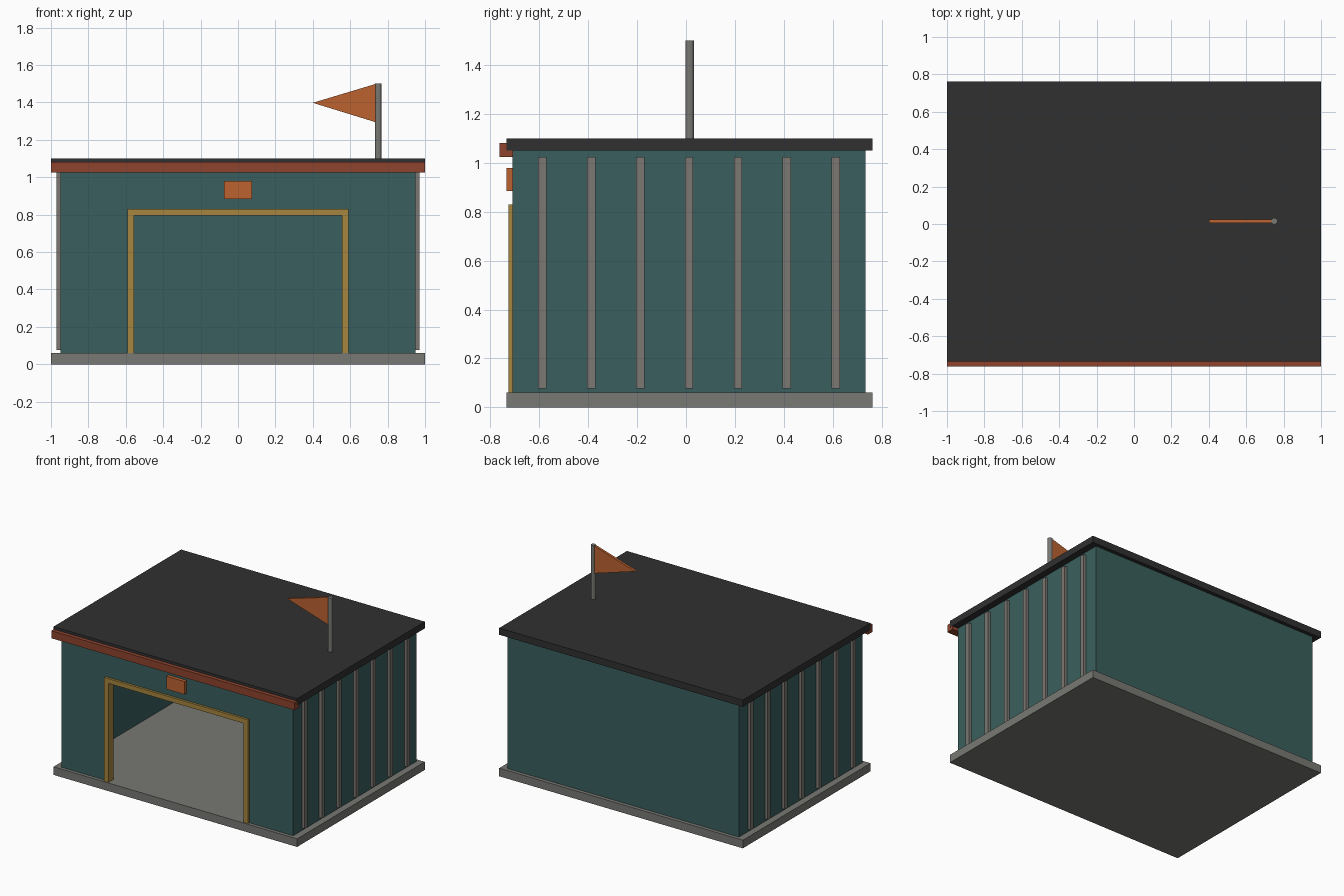
import bpy
import bmesh
from mathutils import Matrix

if "Cube" in bpy.data.objects:
    bpy.data.objects.remove(bpy.data.objects["Cube"], do_unlink=True)


def material(name, rgb):
    """Flat material from 0-255 display values, stored as linear."""
    lin = [((c / 255 + 0.055) / 1.055) ** 2.4 for c in rgb]
    mat = bpy.data.materials.new(name)
    mat.use_nodes = True
    mat.diffuse_color = (*lin, 1)
    bsdf = next(n for n in mat.node_tree.nodes if n.type == "BSDF_PRINCIPLED")
    bsdf.inputs["Base Color"].default_value = (*lin, 1)
    return mat


TEAL = material("teal cladding", (57, 95, 93))
CONCRETE = material("concrete grey", (120, 120, 116))
STEEL = material("warm steel grey", (124, 120, 115))
ROOF = material("charcoal", (48, 48, 48))
OCHRE = material("ochre", (166, 133, 62))
ORANGE = material("orange", (188, 98, 48))
RUST = material("rust red", (142, 68, 46))


def finish(name, bm, mat):
    bmesh.ops.recalc_face_normals(bm, faces=bm.faces)
    mesh = bpy.data.meshes.new(name)
    bm.to_mesh(mesh)
    bm.free()
    mesh.materials.append(mat)
    obj = bpy.data.objects.new(name, mesh)
    bpy.context.collection.objects.link(obj)
    return obj


def box(name, xs, ys, zs, mat):
    """Box between pairs of limits on each axis."""
    bm = bmesh.new()
    spans = (xs, ys, zs)
    centre = [(a + b) / 2 for a, b in spans]
    size = [b - a for a, b in spans]
    bmesh.ops.create_cube(bm, size=1, matrix=Matrix.Translation(centre) @ Matrix.Diagonal((*size, 1)))
    return finish(name, bm, mat)


def prism(name, outline, y0, y1, mat):
    """Outline in x and z, extruded along y."""
    bm = bmesh.new()
    face = bm.faces.new([bm.verts.new((x, y0, z)) for x, z in outline])
    extruded = bmesh.ops.extrude_face_region(bm, geom=[face])["geom"]
    moved = [v for v in extruded if isinstance(v, bmesh.types.BMVert)]
    bmesh.ops.translate(bm, verts=moved, vec=(0, y1 - y0, 0))
    return finish(name, bm, mat)


def arch(outer, top, inner, lintel, base):
    """Square arch outline: outer and inner half widths."""
    return [(-outer, base), (-outer, top), (outer, top), (outer, base),
            (inner, base), (inner, lintel), (-inner, lintel), (-inner, base)]


FLOOR, EAVE = 0.06, 1.05
HALF, FRONT, BACK = 0.95, -0.71, 0.735
THICK = 0.025
MID_Y = (FRONT + BACK) / 2

# Slab and roof
box("floor_slab", (-1, 1), (-0.735, 0.762), (0, FLOOR), CONCRETE)
box("roof", (-1, 1), (-0.735, 0.762), (EAVE, 1.1), ROOF)

# Hollow shell with an open doorway
prism("front_wall", arch(HALF, EAVE, 0.575, 0.815, FLOOR), FRONT, FRONT + THICK, TEAL)
box("back_wall", (-HALF, HALF), (BACK - THICK, BACK), (FLOOR, EAVE), TEAL)

for side, label in ((1, "left"), (-1, "right")):
    xs = sorted((side * HALF, side * (HALF - THICK)))
    box(label + "_wall", xs, (FRONT + THICK, BACK - THICK), (FLOOR, EAVE), TEAL)
    # Vertical ribs on the side walls
    for i in range(7):
        y = MID_Y + (i - 3) * 0.2
        xs = sorted((side * (HALF - 0.005), side * 0.971))
        box(f"{label}_rib_{i + 1}", xs, (y - 0.017, y + 0.017), (0.077, 1.025), STEEL)

# Front details
prism("door_frame", arch(0.59, 0.83, 0.555, 0.795, FLOOR), -0.727, -0.668, OCHRE)
box("door_sign", (-0.074, 0.074), (-0.735, FRONT), (0.884, 0.98), ORANGE)
box("front_fascia", (-0.999, 0.999), (-0.763, -0.708), (1.025, 1.081), RUST)

# Flagpole and pennant
bm = bmesh.new()
bmesh.ops.create_cone(bm, cap_ends=True, segments=12, radius1=0.0175, radius2=0.0175,
                      depth=0.42, matrix=Matrix.Translation((0.75, 0.015, 1.29)))
finish("flagpole", bm, CONCRETE)
prism("pennant", [(0.74, 1.5), (0.74, 1.293), (0.4, 1.398)], 0.006, 0.024, ORANGE)
